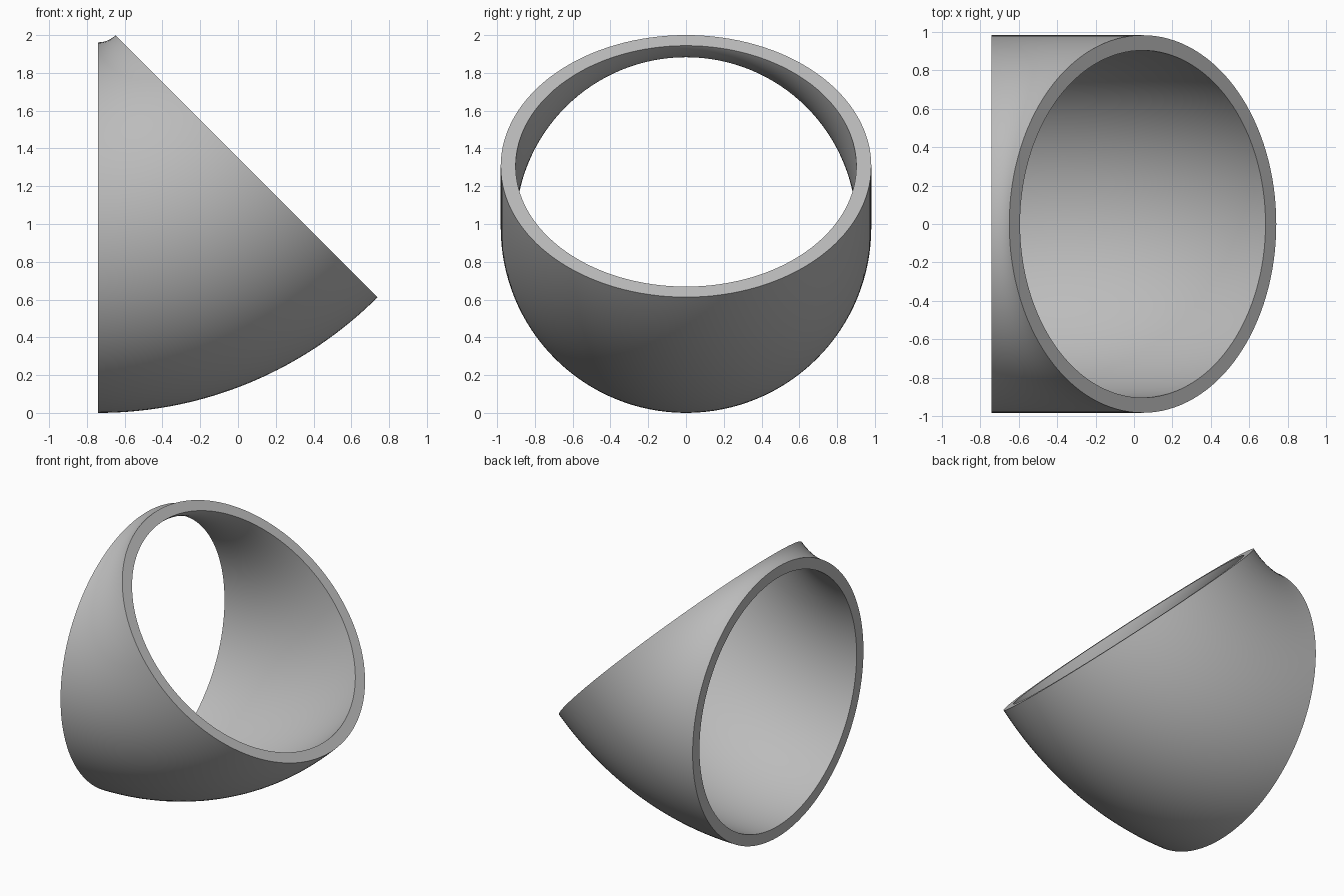
import bpy
import bmesh
from math import sin, cos, pi, radians

OUTER_R, INNER_R = 0.981, 0.902      # pipe radii
BEND_R = 1.111                       # bend radius to the pipe centreline
SWEEP = radians(45)
SIDES, STEPS = 128, 40
PIVOT_X, PIVOT_Z = -0.74, OUTER_R + BEND_R

if "Cube" in bpy.data.objects:
    bpy.data.objects.remove(bpy.data.objects["Cube"], do_unlink=True)

grey = bpy.data.materials.new("plain grey")
grey.use_nodes = True
colour = (0.5, 0.5, 0.5, 1)
grey.diffuse_color = colour
grey.node_tree.nodes["Principled BSDF"].inputs["Base Color"].default_value = colour


def ring(bm, radius, angle):
    """Circle of vertices across the pipe at one angle of the bend."""
    verts = []
    for i in range(SIDES):
        t = 2 * pi * i / SIDES
        reach = BEND_R + radius * cos(t)
        verts.append(bm.verts.new((PIVOT_X + reach * sin(angle),
                                   radius * sin(t),
                                   PIVOT_Z - reach * cos(angle))))
    return verts


# Outer skin out along the bend, inner skin back; the joins form the end rims
bm = bmesh.new()
angles = [SWEEP * i / STEPS for i in range(STEPS + 1)]
rings = [ring(bm, OUTER_R, a) for a in angles]
rings += [ring(bm, INNER_R, a) for a in reversed(angles)]
for k, a in enumerate(rings):
    b = rings[(k + 1) % len(rings)]
    for i in range(SIDES):
        j = (i + 1) % SIDES
        bm.faces.new((a[i], a[j], b[j], b[i]))
bmesh.ops.recalc_face_normals(bm, faces=bm.faces)

mesh = bpy.data.meshes.new("pipe_elbow")
bm.to_mesh(mesh)
bm.free()
mesh.materials.append(grey)
elbow = bpy.data.objects.new("pipe_elbow", mesh)
bpy.context.collection.objects.link(elbow)

# Smooth walls with crisp rims
bpy.ops.object.select_all(action="DESELECT")
elbow.select_set(True)
bpy.context.view_layer.objects.active = elbow
bpy.ops.object.shade_smooth_by_angle(angle=radians(30))
